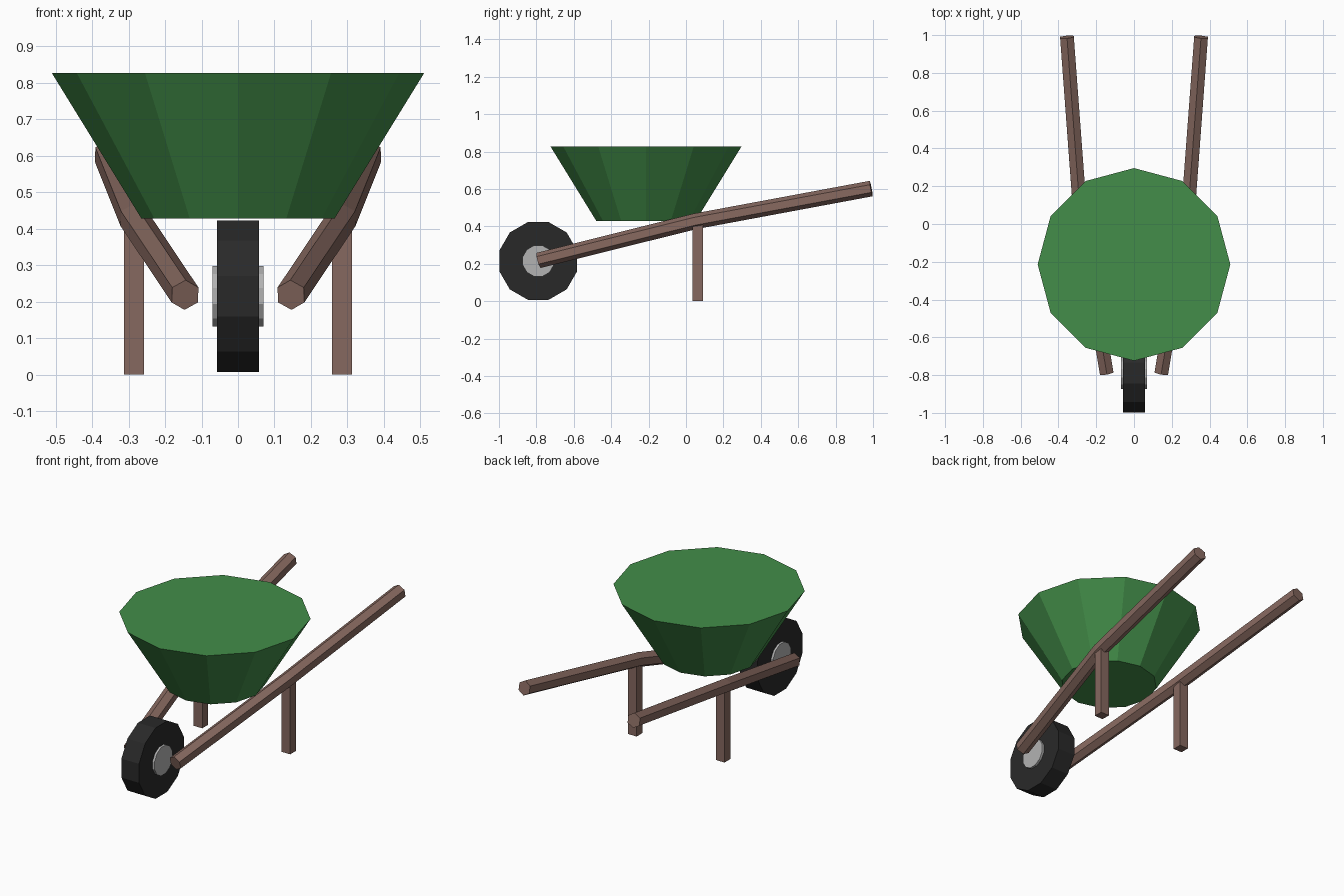
import bpy, bmesh
from math import pi, cos, sin
from mathutils import Vector

if "Cube" in bpy.data.objects:
    bpy.data.objects.remove(bpy.data.objects["Cube"])


def material(name, rgb):
    m = bpy.data.materials.new(name)
    m.diffuse_color = (*rgb, 1)
    m.use_nodes = True
    m.node_tree.nodes["Principled BSDF"].inputs["Base Color"].default_value = m.diffuse_color
    return m


GREEN = material("green_paint", (0.056, 0.27, 0.067))
WOOD = material("wood", (0.24, 0.14, 0.115))
RUBBER = material("rubber", (0.022, 0.022, 0.022))
STEEL = material("steel", (0.45, 0.45, 0.45))


def finish(bm, name, mat, mirror=False):
    bmesh.ops.recalc_face_normals(bm, faces=bm.faces)
    mesh = bpy.data.meshes.new(name)
    bm.to_mesh(mesh)
    bm.free()
    mesh.materials.append(mat)
    ob = bpy.data.objects.new(name, mesh)
    bpy.context.collection.objects.link(ob)
    if mirror:
        ob.modifiers.new("mirror", 'MIRROR')
    return ob


def loft(name, rings, mat, mirror=False):
    """Skin a list of equal-length point rings and cap both ends."""
    bm = bmesh.new()
    loops = [[bm.verts.new(p) for p in r] for r in rings]
    n = len(loops[0])
    for a, b in zip(loops, loops[1:]):
        for i in range(n):
            j = (i + 1) % n
            bm.faces.new((a[i], a[j], b[j], b[i]))
    bm.faces.new(loops[0])
    bm.faces.new(loops[-1])
    return finish(bm, name, mat, mirror)


def circle(center, u, v, r, n, phase=0.0):
    c, u, v = Vector(center), Vector(u), Vector(v)
    angles = [phase + 2 * pi * i / n for i in range(n)]
    return [c + u * (r * cos(a)) + v * (r * sin(a)) for a in angles]


X, Y, Z = (1, 0, 0), (0, 1, 0), (0, 0, 1)

# Tray: solid twelve-sided tapered tub
loft("tray", [circle((0, -0.214, z), X, Y, r, 12)
              for z, r in ((0.428, 0.265), (0.826, 0.51))], GREEN)

# Wheel and its hub, both across x
for name, half, r, mat in (("tyre", 0.057, 0.215, RUBBER),
                           ("hub", 0.07, 0.086, STEEL)):
    loft(name, [circle((x, -0.79, 0.215), Y, Z, r, 12, pi / 12)
                for x in (-half, half)], mat)

# Handles: hexagonal bars with a slight bend above the legs
path = [Vector(p) for p in ((0.145, -0.788, 0.218),
                            (0.285, 0.05, 0.427),
                            (0.355, 0.99, 0.602))]
rings = []
for i, p in enumerate(path):
    back = (p - path[i - 1]).normalized() if i else Vector()
    ahead = (path[i + 1] - p).normalized() if i + 1 < len(path) else Vector()
    t = (back + ahead).normalized()
    side = t.cross(Vector(Z)).normalized()
    rings.append(circle(p, side, side.cross(t), 0.042, 6, pi / 6))
loft("handles", rings, WOOD, mirror=True)

# Legs: square posts running up into the handles
bm = bmesh.new()
bmesh.ops.create_cube(bm, size=1)
bmesh.ops.scale(bm, vec=(0.056, 0.054, 0.42), verts=bm.verts)
bmesh.ops.translate(bm, vec=(0.285, 0.063, 0.21), verts=bm.verts)
finish(bm, "legs", WOOD, mirror=True)
